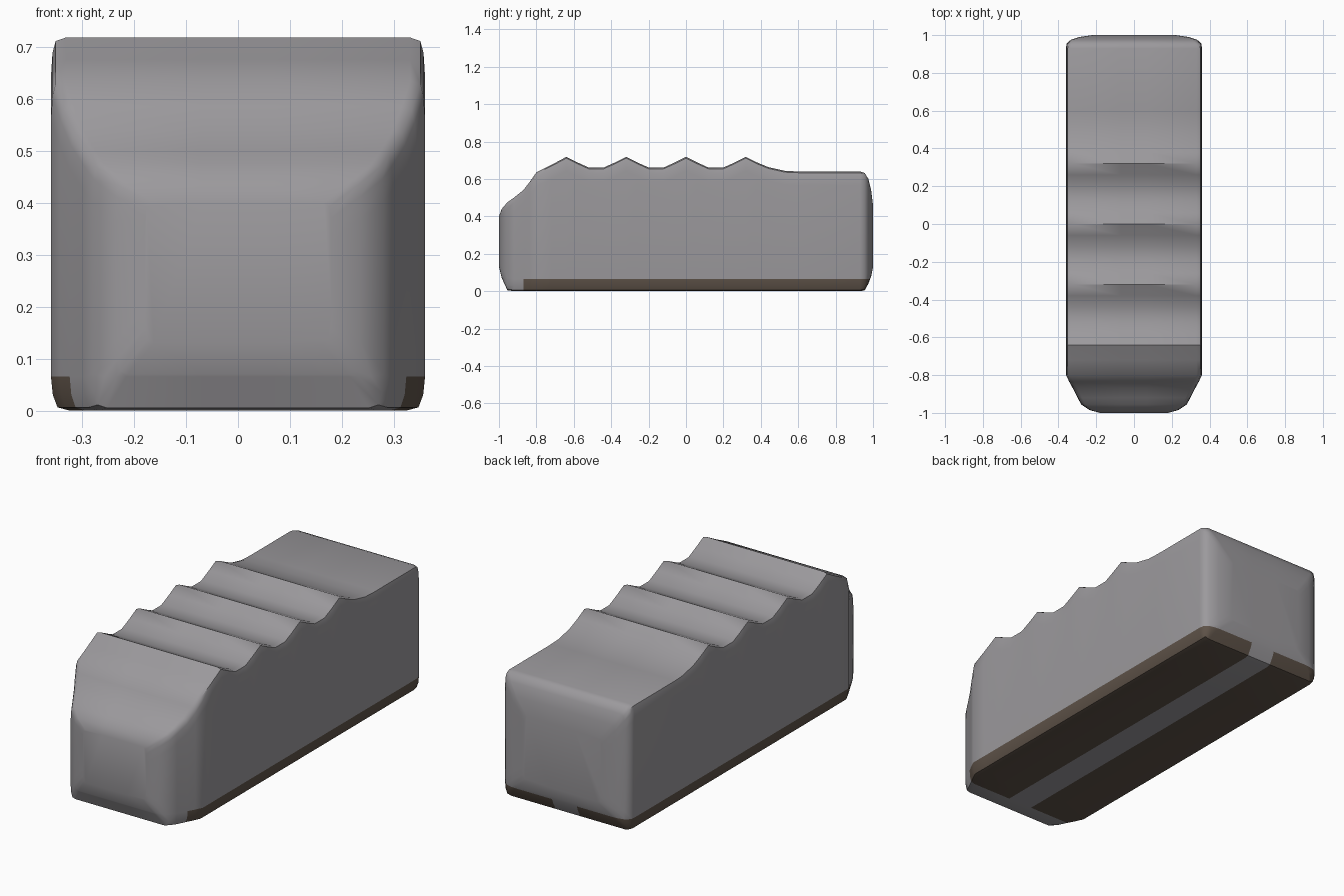
import bpy, bmesh

if "Cube" in bpy.data.objects:
    bpy.data.objects.remove(bpy.data.objects["Cube"])

def material(name, rgb):
    m = bpy.data.materials.new(name)
    m.diffuse_color = (*rgb, 1)
    m.use_nodes = True
    m.node_tree.nodes["Principled BSDF"].inputs["Base Color"].default_value = m.diffuse_color
    return m

# Stations along the length: y, half width, bottom z, top z
stations = [
    (-1.0, 0.18, 0.13, 0.40), (-0.985, 0.235, 0.07, 0.44),
    (-0.955, 0.28, 0.005, 0.475), (-0.92, 0.298, 0.0, 0.50),
    (-0.87, 0.324, 0.0, 0.54), (-0.835, 0.343, 0.0, 0.585),
    (-0.80, 0.36, 0.0, 0.635), (-0.72, 0.36, 0.0, 0.675),
]
# Grip ridges: peak, slope, valley
for i in range(4):
    p = -0.64 + 0.32 * i
    stations += [(p, 0.36, 0.0, 0.718), (p + 0.06, 0.36, 0.0, 0.688)]
    if i < 3:
        stations += [(p + 0.12, 0.36, 0.0, 0.661), (p + 0.20, 0.36, 0.0, 0.661),
                     (p + 0.26, 0.36, 0.0, 0.688)]
# Flat rear deck and rounded back
stations += [
    (0.44, 0.36, 0.0, 0.663), (0.53, 0.36, 0.0, 0.643), (0.60, 0.36, 0.0, 0.64),
    (0.93, 0.36, 0.0, 0.64), (0.955, 0.357, 0.004, 0.632),
    (0.975, 0.335, 0.04, 0.60), (0.99, 0.29, 0.08, 0.54), (1.0, 0.22, 0.13, 0.46),
]

def section(w, b, t):
    # Softly rounded box outline, right half mirrored to the left
    half = [(0.90 * w, b), (0.965 * w, b + 0.006), (0.99 * w, b + 0.03), (w, b + 0.065),
            (w, t - 0.075), (0.992 * w, t - 0.03), (0.975 * w, t - 0.007), (0.92 * w, t)]
    return half + [(-x, z) for x, z in reversed(half)]

# Body shell
bm = bmesh.new()
rings = [[bm.verts.new((x, y, z)) for x, z in section(w, b, t)] for y, w, b, t in stations]
for r0, r1 in zip(rings, rings[1:]):
    n = len(r0)
    for i in range(n):
        j = (i + 1) % n
        bm.faces.new((r0[i], r0[j], r1[j], r1[i]))
bm.faces.new(rings[0])
bm.faces.new(rings[-1])
bmesh.ops.recalc_face_normals(bm, faces=bm.faces[:])

# Cut lines bounding the dark runners on the underside
for co, no in (((0, 0, 0.065), (0, 0, 1)), ((0.07, 0, 0), (1, 0, 0)),
               ((-0.07, 0, 0), (1, 0, 0)), ((0, -0.87, 0), (0, 1, 0))):
    bmesh.ops.bisect_plane(bm, geom=bm.verts[:] + bm.edges[:] + bm.faces[:],
                           dist=1e-5, plane_co=co, plane_no=no)
for f in bm.faces:
    c = f.calc_center_median()
    f.material_index = int(c.z < 0.065 and abs(c.x) > 0.07 and c.y > -0.87)

me = bpy.data.meshes.new("ridged_body")
bm.to_mesh(me)
bm.free()
me.materials.append(material("grey", (0.33, 0.32, 0.335)))
me.materials.append(material("dark_brown", (0.112, 0.085, 0.065)))
body = bpy.data.objects.new("ridged_body", me)
bpy.context.collection.objects.link(body)
bpy.context.view_layer.objects.active = body
body.select_set(True)
bpy.ops.object.shade_smooth_by_angle(angle=0.9)
